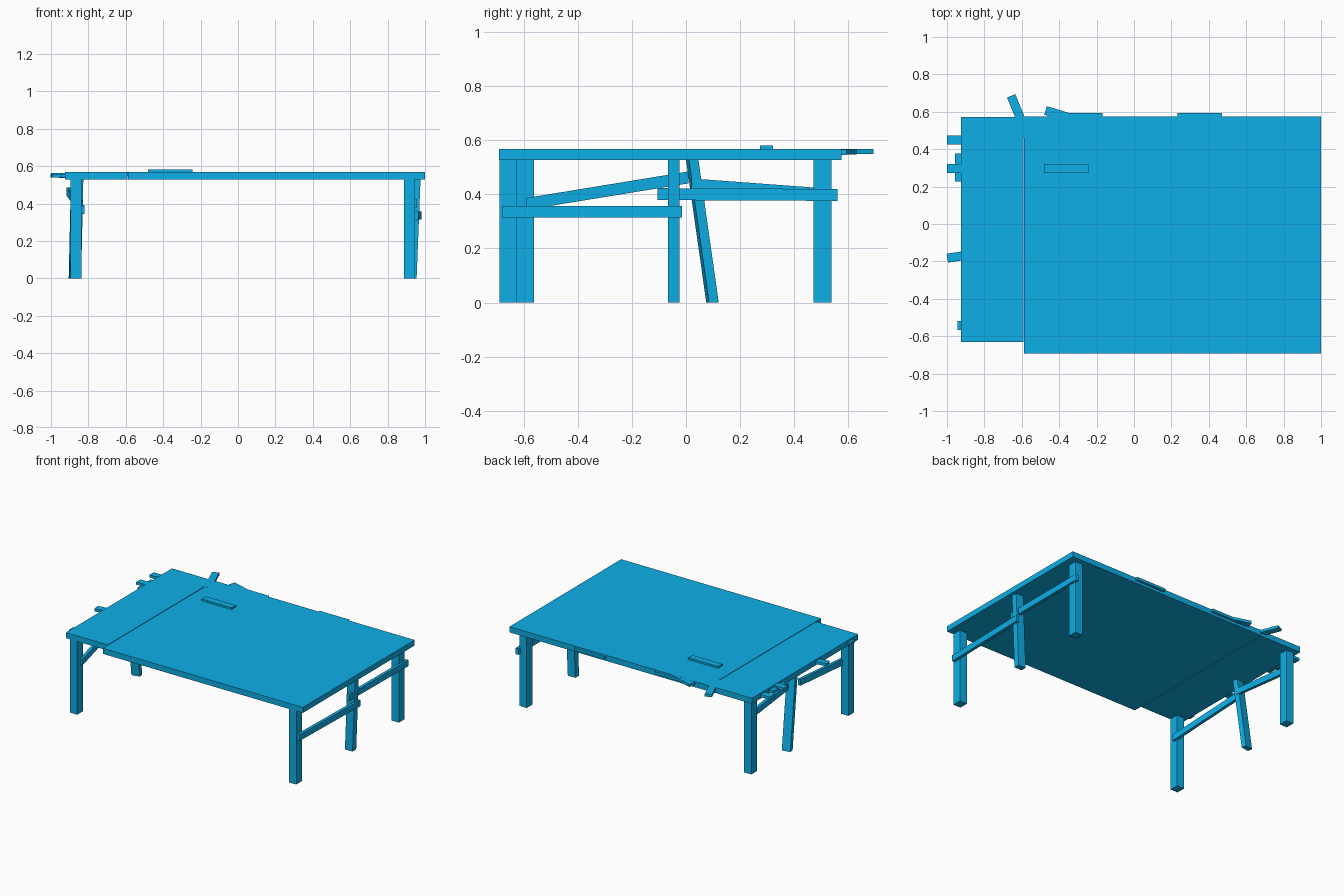
import bpy
import math
from mathutils import Vector

if "Cube" in bpy.data.objects:
    bpy.data.objects.remove(bpy.data.objects["Cube"])

blue = bpy.data.materials.new("blue_paint")
blue.diffuse_color = (0.004, 0.43, 0.80, 1)
blue.use_nodes = True
blue.node_tree.nodes["Principled BSDF"].inputs["Base Color"].default_value = blue.diffuse_color


def prism(name, p, q, u, v):
    """Four-sided bar from centre p to centre q, end faces spanned by u and v."""
    p, q, u, v = (Vector(a) for a in (p, q, u, v))
    corners = [(-1, -1), (1, -1), (1, 1), (-1, 1)]
    verts = [c + u * a / 2 + v * b / 2 for c in (p, q) for a, b in corners]
    faces = [(3, 2, 1, 0), (4, 5, 6, 7)]
    faces += [(i, (i + 1) % 4, (i + 1) % 4 + 4, i + 4) for i in range(4)]
    if u.cross(v).dot(q - p) < 0:
        faces = [f[::-1] for f in faces]
    mesh = bpy.data.meshes.new(name)
    mesh.from_pydata(verts, [], faces)
    mesh.materials.append(blue)
    obj = bpy.data.objects.new(name, mesh)
    bpy.context.collection.objects.link(obj)
    return obj


def box(name, x0, x1, y0, y1, z0, z1):
    mx, my = (x0 + x1) / 2, (y0 + y1) / 2
    return prism(name, (mx, my, z0), (mx, my, z1), (x1 - x0, 0, 0), (0, y1 - y0, 0))


def leg(name, bottom, top, wx, wy, twist=0):
    c, s = math.cos(math.radians(twist)), math.sin(math.radians(twist))
    return prism(name, (*bottom, 0), (*top, 0.535), (wx * c, wx * s, 0), (-wy * s, wy * c, 0))


def rail(name, p, q, height=0.044):
    return prism(name, p, q, (0.022, 0, 0), (0, 0, height))


def cleat(name, end, angle, z, length=0.237):
    """Small batten starting at the end point and running along angle (degrees)."""
    a = math.radians(angle)
    d = Vector((math.cos(a), math.sin(a), 0))
    p = Vector((*end, z))
    return prism(name, p, p + d * length, (-d.y * 0.048, d.x * 0.048, 0), (0, 0, 0.019))


# Table top: large board and offset end board
box("main_top", -0.588, 0.999, -0.692, 0.575, 0.528, 0.568)
box("end_top", -0.924, -0.592, -0.632, 0.572, 0.528, 0.568)

# Corner legs
for name, x, y in [("front_right_leg", 0.917, -0.658), ("front_left_leg", -0.866, -0.595),
                   ("back_right_leg", 0.917, 0.505), ("back_left_leg", -0.866, 0.505)]:
    leg(name, (x, y), (x, y), 0.058, 0.065)

# Slanted middle legs
leg("right_middle_leg", (0.925, -0.045), (0.946, -0.045), 0.06, 0.042)
leg("left_middle_leg", (-0.872, 0.098), (-0.860, 0.022), 0.061, 0.036, 10)

# Side rails
rail("right_front_rail", (0.955, -0.68, 0.336), (0.971, -0.015, 0.336))
rail("right_back_rail", (0.946, -0.105, 0.401), (0.95, 0.56, 0.398))
rail("left_front_rail", (-0.832, -0.59, 0.365), (-0.905, 0.01, 0.463))
rail("left_back_rail", (-0.840, 0.02, 0.437), (-0.862, 0.52, 0.400))

# Loose cleats around the edges of the top
cleat("top_cleat", (-0.48, 0.298), 0, 0.572)
cleat("left_cleat_1", (-1.0, 0.449), 0, 0.548)
cleat("left_cleat_2", (-1.0, 0.298), 0, 0.555)
cleat("left_cleat_3", (-0.933, 0.227), 90, 0.545, 0.15)
cleat("left_cleat_4", (-0.998, -0.183), 9, 0.548)
cleat("left_cleat_5", (-0.945, -0.543), 0, 0.548)
cleat("back_cleat_1", (-0.657, 0.685), -67.5, 0.5592)
cleat("back_cleat_2", (-0.473, 0.607), -17, 0.558)
cleat("back_cleat_3", (-0.405, 0.569), 0, 0.556)
cleat("back_cleat_4", (0.233, 0.569), 0, 0.556)
